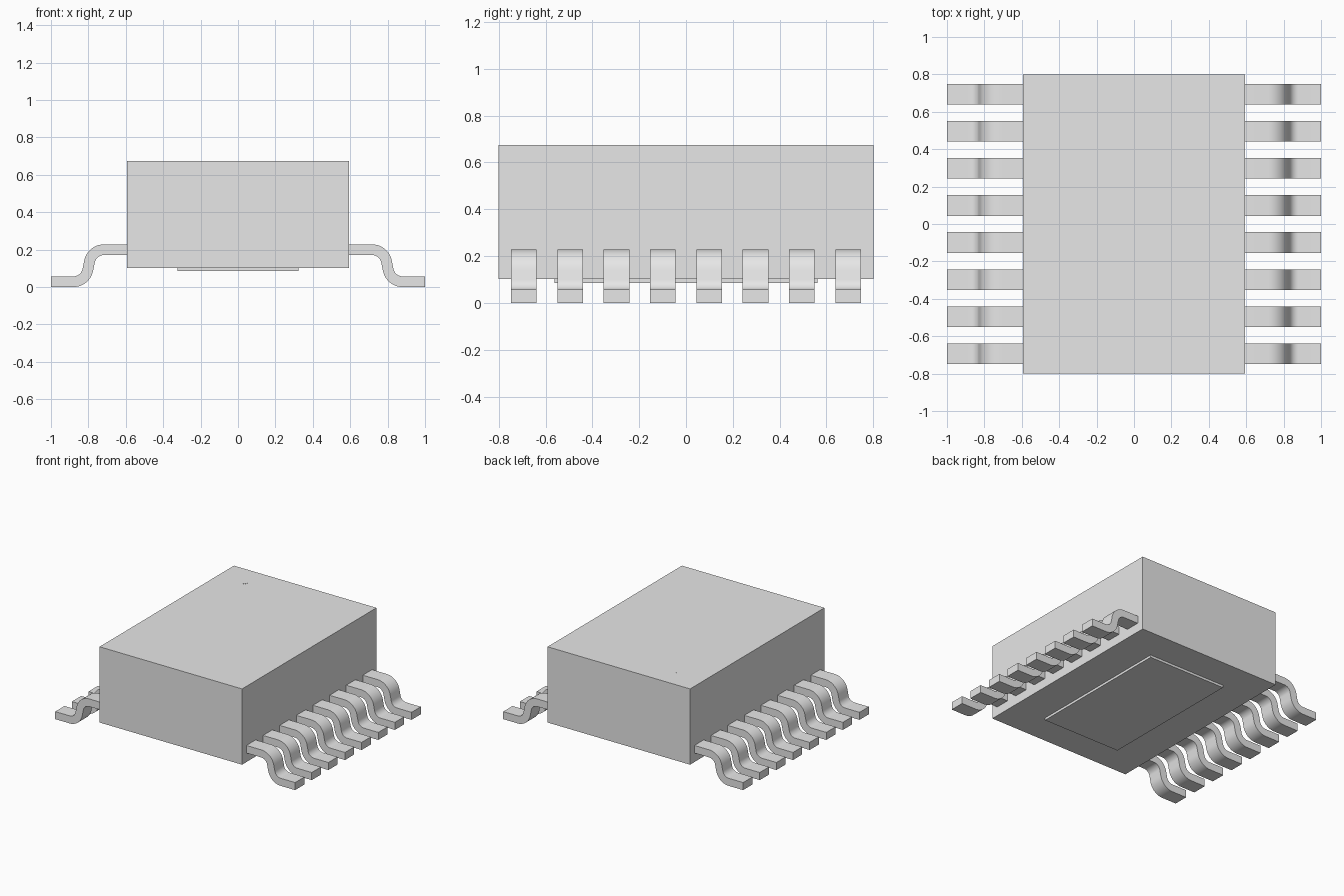
import bpy
import bmesh
from math import sin, cos, radians, pi
from mathutils import Matrix

cube = bpy.data.objects.get("Cube")
if cube:
    bpy.data.objects.remove(cube, do_unlink=True)

grey = bpy.data.materials.new("plain_grey")
grey.use_nodes = True
GREY = (0.8, 0.8, 0.8, 1)
grey.diffuse_color = GREY
grey.node_tree.nodes["Principled BSDF"].inputs["Base Color"].default_value = GREY


def add_object(name, mesh):
    obj = bpy.data.objects.new(name, mesh)
    bpy.context.scene.collection.objects.link(obj)
    return obj


def finish(name, bm):
    bmesh.ops.recalc_face_normals(bm, faces=bm.faces)
    mesh = bpy.data.meshes.new(name)
    bm.to_mesh(mesh)
    bm.free()
    mesh.materials.append(grey)
    return mesh


def box(name, half_x, half_y, z0, z1):
    bm = bmesh.new()
    bmesh.ops.create_cube(bm, size=1, matrix=Matrix.Translation((0, 0, (z0 + z1) / 2))
                          @ Matrix.Diagonal((2 * half_x, 2 * half_y, z1 - z0, 1)))
    return add_object(name, finish(name, bm))


# Package body and the thermal pad beneath it
TOP = 0.674
box("body", 0.594, 0.8, 0.103, TOP)
box("thermal_pad", 0.323, 0.562, 0.085, 0.11)

# Faint pin-one dot on the top
bm = bmesh.new()
bmesh.ops.create_cone(bm, cap_ends=True, segments=32, radius1=0.025, radius2=0.025,
                      depth=0.002, matrix=Matrix.Translation((-0.38, 0.62, TOP)))
add_object("pin_one_dot", finish("pin_one_dot", bm))

# Gull-wing lead: S-shaped side profile, extruded across its width
INNER, OUTER, BEND, STEPS = 0.05, 0.107, radians(80), 12
WIDTH, PITCH = 0.11, 0.198


def arc(cx, cz, radius, sign):
    angles = [BEND * i / STEPS for i in range(STEPS + 1)]
    return [(cx + sign * radius * sin(a), cz + sign * radius * cos(a)) for a in angles]


shoulder, heel = (0.717, 0.121), (0.88, OUTER)
upper = arc(*shoulder, OUTER, 1) + arc(*heel, INNER, -1)[::-1]
lower = arc(*shoulder, INNER, 1) + arc(*heel, OUTER, -1)[::-1]
thick = OUTER - INNER
profile = ([(0.58, shoulder[1] + OUTER)] + upper + [(1, thick), (1, 0)]
           + lower[::-1] + [(0.58, shoulder[1] + INNER)])

bm = bmesh.new()
face = bm.faces.new([bm.verts.new((x, -WIDTH / 2, z)) for x, z in profile])
ext = bmesh.ops.extrude_face_region(bm, geom=[face])
bmesh.ops.translate(bm, vec=(0, WIDTH, 0),
                    verts=[v for v in ext["geom"] if isinstance(v, bmesh.types.BMVert)])
lead_mesh = finish("lead", bm)

# Eight leads on each long side
bpy.ops.object.select_all(action="DESELECT")
for side, turn in (("left", 0), ("right", pi)):
    for i in range(8):
        lead = add_object(f"{side}_lead_{i + 1}", lead_mesh)
        lead.location.y = (i - 3.5) * PITCH
        lead.rotation_euler.z = turn

# Smooth the bends, keep the edges sharp
lead.select_set(True)
bpy.context.view_layer.objects.active = lead
bpy.ops.object.shade_smooth_by_angle(angle=radians(30))
